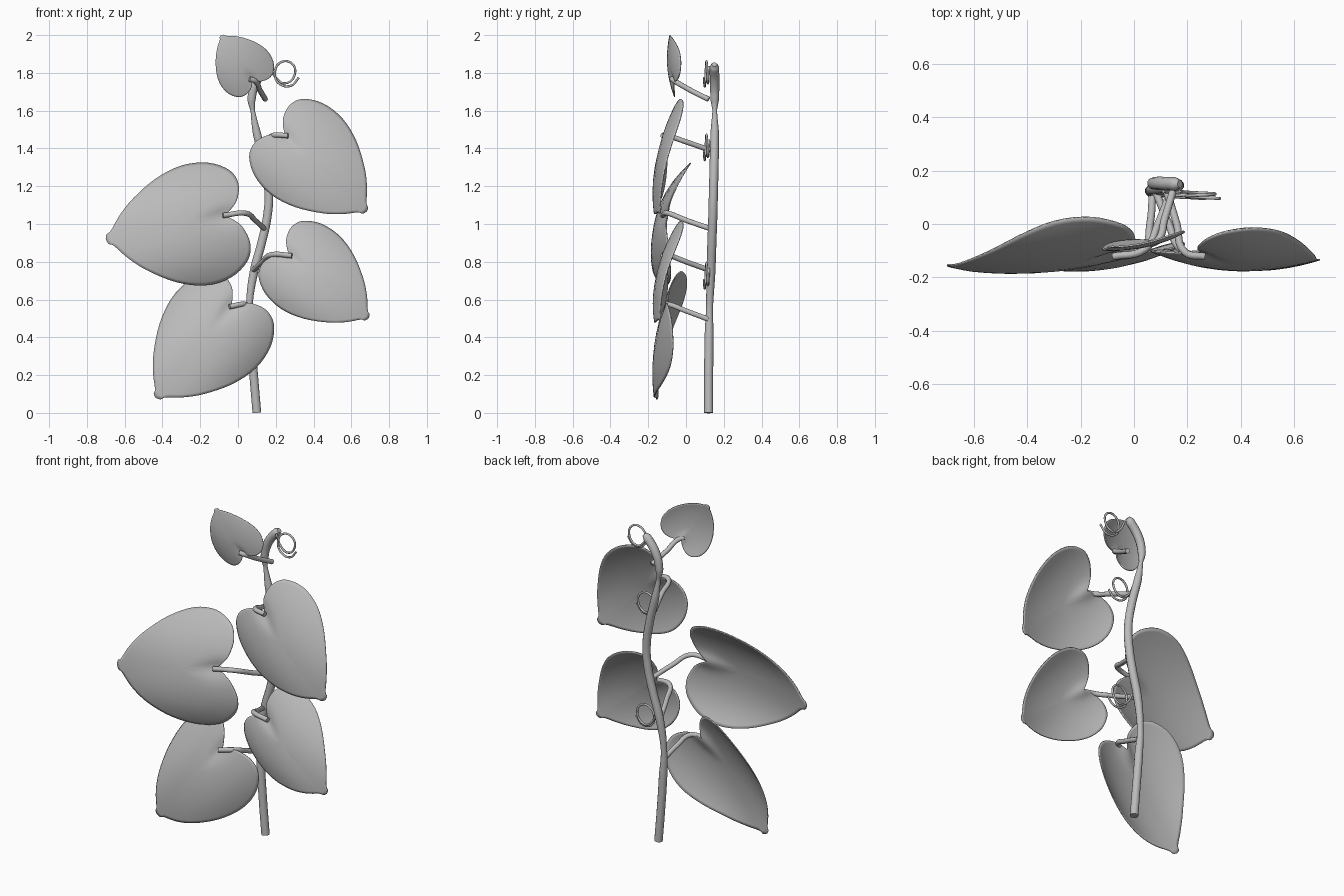
import bpy, bmesh, math
from mathutils import Vector

if "Cube" in bpy.data.objects:
    bpy.data.objects.remove(bpy.data.objects["Cube"])

grey = bpy.data.materials.new("plain grey")
grey.diffuse_color = (0.5, 0.5, 0.5, 1)
grey.use_nodes = True
grey.node_tree.nodes["Principled BSDF"].inputs["Base Color"].default_value = grey.diffuse_color


def tube(name, pts, radius, scales=None):
    """Smooth round tube through the given points."""
    cu = bpy.data.curves.new(name, 'CURVE')
    cu.dimensions = '3D'
    cu.bevel_depth = radius
    cu.bevel_resolution = 3
    cu.resolution_u = 6
    cu.use_fill_caps = True
    sp = cu.splines.new('BEZIER')
    sp.bezier_points.add(len(pts) - 1)
    for i, (bp, p) in enumerate(zip(sp.bezier_points, pts)):
        bp.co = p
        bp.handle_left_type = bp.handle_right_type = 'AUTO'
        bp.radius = scales[i] if scales else 1
    ob = bpy.data.objects.new(name, cu)
    bpy.context.collection.objects.link(ob)
    cu.materials.append(grey)
    bpy.ops.object.select_all(action='DESELECT')
    bpy.context.view_layer.objects.active = ob
    ob.select_set(True)
    bpy.ops.object.convert(target='MESH')
    bpy.ops.object.shade_smooth_by_angle(angle=math.radians(50))
    return ob


# Half of the heart outline: (along the midrib, sideways), notch to tip
HALF = [(0, 0), (-.075, .055), (-.13, .12), (-.16, .24), (-.11, .36), (.05, .455),
        (.27, .475), (.5, .41), (.715, .285), (.85, .17), (.945, .06), (.985, .038), (1, 0)]


def smooth_path(pts, n=4):
    """Catmull-Rom subdivision of an open path."""
    p = [Vector(q) for q in pts]
    p = [p[0]] + p + [p[-1]]
    out = []
    for i in range(1, len(p) - 2):
        a, b, c, d = p[i - 1:i + 3]
        for k in range(n):
            t = k / n
            out.append(0.5 * (2 * b + (c - a) * t + (2 * a - 5 * b + 4 * c - d) * t * t
                              + (3 * b - a - 3 * c + d) * t ** 3))
    return out + [p[-1]]


half = smooth_path(HALF)
OUTLINE = half + [Vector((q.x, -q.y)) for q in half[-2:0:-1]]
CENTRE = Vector((.3, 0))
RINGS = [.2, .4, .6, .75, .87, .95, 1]


def leaf(name, notch, tip, up, w_up, w_low, tilt, curl, bulge):
    """Domed heart leaf; 'up' is +1/-1 for the side of the midrib that counts as positive."""
    notch, tip = Vector(notch), Vector(tip)
    ax = Vector((tip.x - notch.x, 0, tip.z - notch.z))
    side = Vector((-ax.z, 0, ax.x)) * up

    def place(uv):
        u, v = uv
        p = notch + ax * u + side * v * (w_up if v > 0 else w_low)
        fold = .03 * ax.length * math.exp(-(v / .07) ** 2 - (u / .15) ** 2)
        p.y = (notch.y + (tip.y - notch.y) * u + tilt * v + curl * abs(v) ** 2.5
               - bulge * 4 * u * (1 - u) + fold)
        return p

    bm = bmesh.new()
    mid = bm.verts.new(place(CENTRE))
    prev = None
    n = len(OUTLINE)
    for r in RINGS:
        ring = [bm.verts.new(place(CENTRE.lerp(q, r))) for q in OUTLINE]
        for i in range(n):
            j = (i + 1) % n
            if prev:
                bm.faces.new((prev[i], ring[i], ring[j], prev[j]))
            else:
                bm.faces.new((mid, ring[i], ring[j]))
        prev = ring
    bmesh.ops.recalc_face_normals(bm, faces=bm.faces)
    for f in bm.faces:
        f.smooth = True
    me = bpy.data.meshes.new(name)
    bm.to_mesh(me)
    bm.free()
    me.materials.append(grey)
    ob = bpy.data.objects.new(name, me)
    bpy.context.collection.objects.link(ob)
    sol = ob.modifiers.new("thickness", 'SOLIDIFY')
    sol.thickness = .006
    sol.offset = 0
    return ob


# Main stem with a pinched joint and rounded tip
tube("stem",
     [(.10, .12, 0), (.083, .12, .2), (.068, .122, .4), (.06, .125, .56), (.085, .132, .75),
      (.125, .137, .9), (.155, .142, 1.04), (.163, .145, 1.16), (.14, .149, 1.32),
      (.10, .152, 1.48), (.078, .152, 1.6), (.072, .152, 1.66), (.095, .152, 1.75),
      (.155, .15, 1.83), (.172, .15, 1.845)],
     .024, [1, 1, 1, .75, 1, 1, 1, 1, 1, .95, .5, .95, 1.05, 1.05, .6])

# Leaves
leaf("leaf_upper_right", (.25, -.12, 1.465), (.68, -.135, 1.065), 1, .98, .99, .1, .48, .035)
leaf("leaf_lower_right", (.272, -.12, .832), (.69, -.135, .5), 1, .97, .97, .095, .5, .035)
leaf("leaf_upper_left", (-.07, -.118, 1.045), (-.70, -.155, .92), -1, .99, 1.12, .117, .70, .033)
leaf("leaf_lower_left", (-.035, -.118, .565), (-.435, -.15, .08), -1, .9, 1.03, .08, .67, .033)
leaf("leaf_top", (.075, -.07, 1.765), (-.09, -.085, 1.998), 1, 1.12, 1.12, -.04, .2, .015)

# Leaf stalks
STALKS = {
    "stalk_upper_right": [(.12, .13, 1.39), (.16, 0, 1.435), (.19, -.105, 1.47), (.265, -.122, 1.467)],
    "stalk_lower_right": [(.08, .125, .755), (.13, 0, .8), (.18, -.10, .838), (.285, -.122, .832)],
    "stalk_upper_left": [(.14, .13, .975), (.09, 0, 1.02), (.04, -.095, 1.057), (-.08, -.122, 1.045)],
    "stalk_lower_left": [(.07, .12, .495), (.06, 0, .54), (.035, -.095, .575), (-.045, -.122, .562)],
    "stalk_top": [(.145, .12, 1.66), (.115, .02, 1.71), (.09, -.06, 1.757), (.06, -.075, 1.768)],
}
for name, pts in STALKS.items():
    tube(name, pts, .014)

# Curled tendrils
CURL = [(-.08, .03), (-.05, -.03), (0, -.06), (.05, -.015), (.035, .045), (-.025, .05),
        (-.055, -.01), (-.03, -.063), (.03, -.073), (.072, -.03)]
for i, (cx, cz) in enumerate([(.25, 1.805), (.19, 1.415), (.195, .735)]):
    tube(f"tendril_{i + 1}",
         [(cx + a, .122 - .003 * k, cz + b) for k, (a, b) in enumerate(CURL)], .006)
